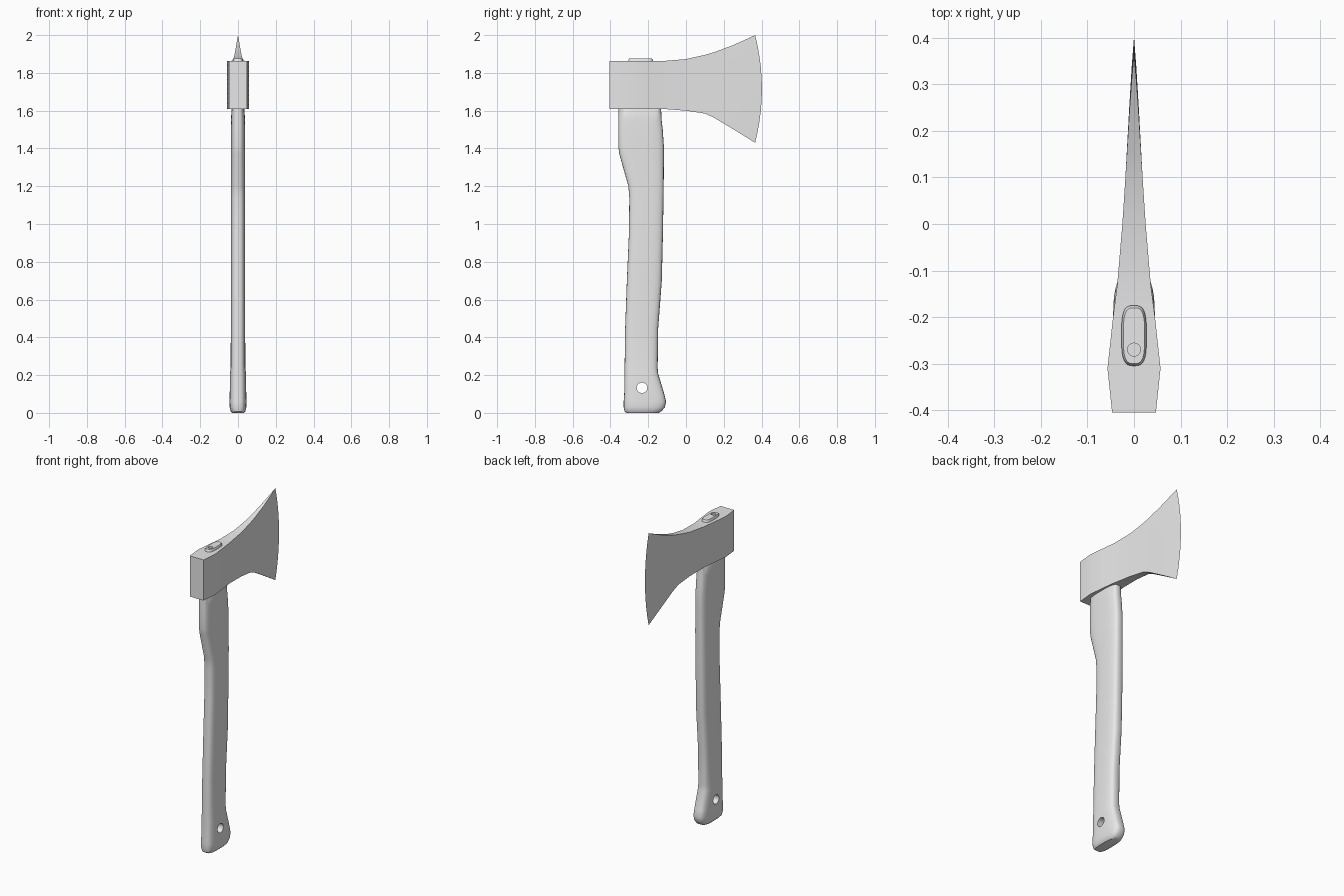
import bpy, bmesh, math

if "Cube" in bpy.data.objects:
    bpy.data.objects.remove(bpy.data.objects["Cube"], do_unlink=True)

grey = bpy.data.materials.new("plain_grey")
grey.use_nodes = True
grey.diffuse_color = (0.8, 0.8, 0.8, 1)
grey.node_tree.nodes["Principled BSDF"].inputs["Base Color"].default_value = grey.diffuse_color


def activate(obj):
    bpy.ops.object.select_all(action="DESELECT")
    obj.select_set(True)
    bpy.context.view_layer.objects.active = obj


def loft(name, rings):
    """Skin a list of closed rings and cap both ends."""
    bm = bmesh.new()
    loops = [[bm.verts.new(p) for p in ring] for ring in rings]
    for a, b in zip(loops, loops[1:]):
        n = len(a)
        for i in range(n):
            j = (i + 1) % n
            bm.faces.new((a[i], a[j], b[j], b[i]))
    bm.faces.new(loops[0])
    bm.faces.new(loops[-1])
    bmesh.ops.remove_doubles(bm, verts=bm.verts, dist=1e-5)
    bmesh.ops.recalc_face_normals(bm, faces=bm.faces)
    mesh = bpy.data.meshes.new(name)
    bm.to_mesh(mesh)
    bm.free()
    obj = bpy.data.objects.new(name, mesh)
    bpy.context.collection.objects.link(obj)
    mesh.materials.append(grey)
    return obj


def drill(obj, location, rotation, radius, depth):
    """Cut a round hole and remove the cutter."""
    bpy.ops.mesh.primitive_cylinder_add(vertices=24, radius=radius, depth=depth,
                                        location=location, rotation=rotation)
    cutter = bpy.context.object
    cutter.hide_render = True
    mod = obj.modifiers.new("hole", "BOOLEAN")
    mod.operation = "DIFFERENCE"
    mod.solver = "EXACT"
    mod.object = cutter
    activate(obj)
    bpy.ops.object.modifier_apply(modifier=mod.name)
    bpy.data.objects.remove(cutter, do_unlink=True)


def handle_ring(z, front, back, half, count=32, power=0.62):
    """Rounded-box cross-section between two y limits."""
    mid, reach = (front + back) / 2, (back - front) / 2
    ring = []
    for i in range(count):
        a = 2 * math.pi * i / count
        c, s = math.cos(a), math.sin(a)
        ring.append((half * math.copysign(abs(c) ** power, c),
                     mid + reach * math.copysign(abs(s) ** power, s), z))
    return ring


# Handle: height, front edge, back edge, half thickness
sections = [
    (0, -.315, -.145, .032), (.008, -.325, -.13, .039), (.03, -.33, -.112, .044),
    (.06, -.33, -.105, .045), (.1, -.327, -.115, .044), (.21, -.325, -.148, .042),
    (.24, -.325, -.15, .039), (.45, -.322, -.147, .038), (.7, -.313, -.128, .038),
    (.95, -.302, -.122, .038), (1.14, -.3, -.119, .038), (1.2, -.305, -.118, .038),
    (1.37, -.353, -.117, .038), (1.41, -.358, -.117, .038), (1.5, -.358, -.123, .038),
    (1.55, -.358, -.129, .037), (1.612, -.357, -.132, .034), (1.63, -.305, -.175, .027),
    (1.868, -.305, -.175, .027), (1.876, -.3, -.18, .023),
]
handle = loft("handle", [handle_ring(*s) for s in sections])
drill(handle, (0, -.233, .133), (0, math.pi / 2, 0), .028, .3)
drill(handle, (0, -.27, 1.876), (0, 0, 0), .014, .03)

# Axe head: y position, bottom, top, half thickness, bow of the column
stations = [
    (-.405, 1.61, 1.862, .047, 0), (-.31, 1.61, 1.862, .057, 0),
    (-.2, 1.61, 1.862, .045, 0), (-.13, 1.61, 1.862, .036, 0),
    (0, 1.6, 1.873, .025, 0), (.1, 1.585, 1.895, .0185, 0),
    (.15, 1.562, 1.91, .0155, .005), (.24, 1.508, 1.943, .01, .015),
    (.31, 1.465, 1.974, .005, .027), (.366, 1.43, 2.0, 0, .036),
]
rows = 10


def head_ring(y, low, high, half, bow):
    side = []
    for i in range(rows + 1):
        t = i / rows
        side.append((half, y + bow * (1 - (2 * t - 1) ** 2), low + (high - low) * t))
    return side + [(-x, v, z) for x, v, z in reversed(side)]


# The cutting edge closes to a line, so the head is skinned without an end cap there
bm = bmesh.new()
loops = [[bm.verts.new(p) for p in head_ring(*s)] for s in stations]
for a, b in zip(loops, loops[1:]):
    for i in range(len(a)):
        j = (i + 1) % len(a)
        bm.faces.new((a[i], a[j], b[j], b[i]))
bm.faces.new(loops[0])
bmesh.ops.remove_doubles(bm, verts=bm.verts, dist=1e-5)
bmesh.ops.recalc_face_normals(bm, faces=bm.faces)
mesh = bpy.data.meshes.new("axe_head")
bm.to_mesh(mesh)
bm.free()
mesh.materials.append(grey)
head = bpy.data.objects.new("axe_head", mesh)
bpy.context.collection.objects.link(head)

for obj in (handle, head):
    activate(obj)
    bpy.ops.object.shade_smooth_by_angle(angle=math.radians(35))
